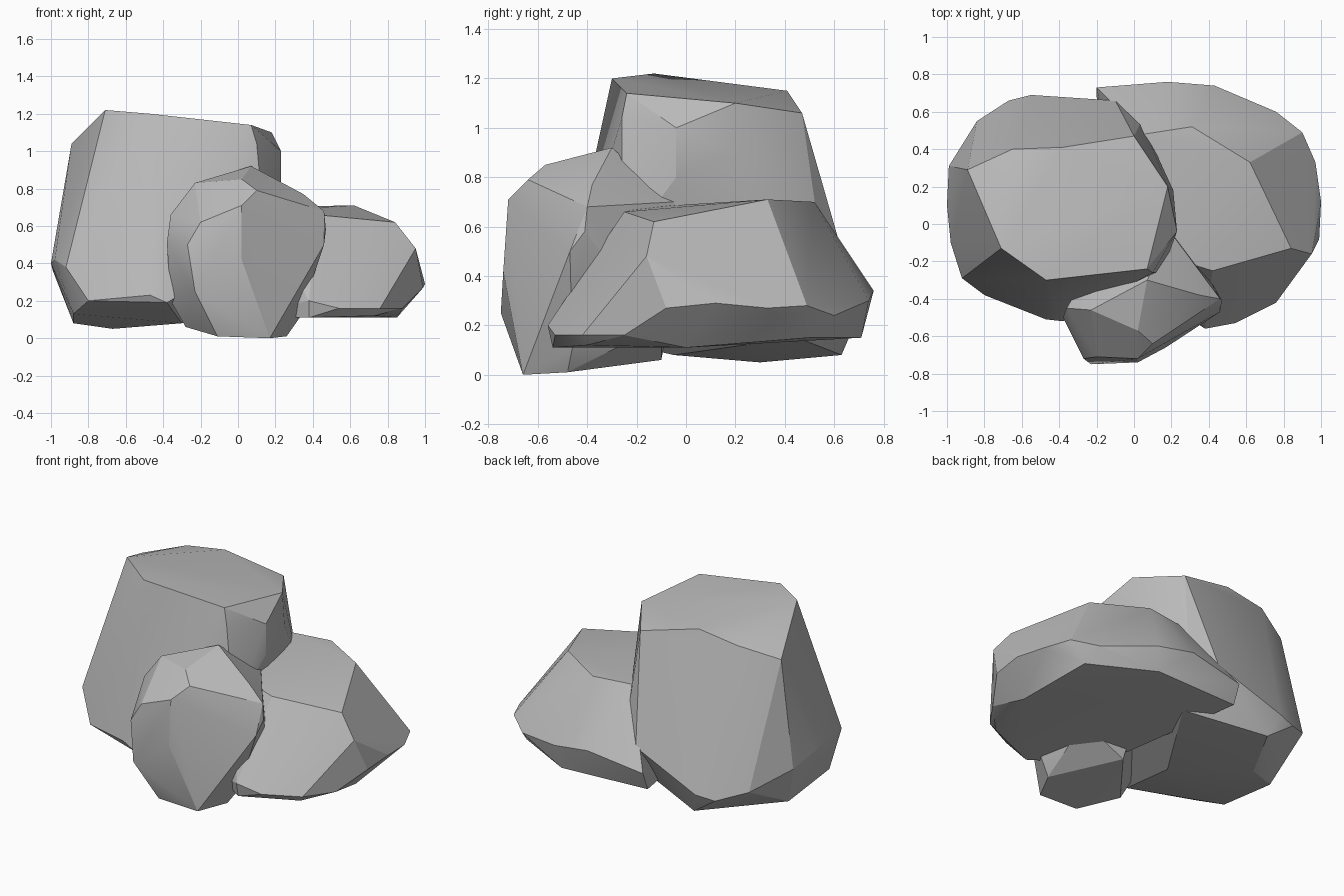
import bpy
import bmesh
import math
from mathutils import Vector

cube = bpy.data.objects.get("Cube")
if cube:
    bpy.data.objects.remove(cube, do_unlink=True)


def make_material(name, colour):
    material = bpy.data.materials.new(name)
    material.use_nodes = True
    material.diffuse_color = colour
    material.node_tree.nodes["Principled BSDF"].inputs["Base Color"].default_value = colour
    return material


def make_boulder(name, material, **rings):
    """Wrap a faceted stone skin around rings of corners given in hundredths of a unit."""
    bm = bmesh.new()
    for corners in rings.values():
        for corner in corners:
            bm.verts.new(Vector(corner) / 100)
    hull = bmesh.ops.convex_hull(bm, input=bm.verts[:])
    inner = {v for v in hull["geom_interior"] if isinstance(v, bmesh.types.BMVert)}
    bmesh.ops.delete(bm, geom=list(inner), context="VERTS")

    # Merge nearly flat neighbours into broad chiselled facets
    bmesh.ops.dissolve_limit(bm, angle_limit=math.radians(4),
                             verts=bm.verts[:], edges=bm.edges[:])
    bmesh.ops.recalc_face_normals(bm, faces=bm.faces[:])

    mesh = bpy.data.meshes.new(name)
    bm.to_mesh(mesh)
    bm.free()
    mesh.materials.append(material)
    boulder = bpy.data.objects.new(name, mesh)
    bpy.context.collection.objects.link(boulder)

    # Soften shallow facets while keeping the hard ridges sharp
    bpy.ops.object.select_all(action="DESELECT")
    boulder.select_set(True)
    bpy.context.view_layer.objects.active = boulder
    bpy.ops.object.shade_smooth_by_angle(angle=math.radians(22))
    return boulder


stone = make_material("grey stone", (0.5, 0.5, 0.5, 1.0))

# Tall boulder at the back left
make_boulder(
    "tall_boulder", stone,
    crown=[(-71, -13, 122), (-47, -30, 120), (7, -24, 114), (18, 20, 110),
           (0, 47, 106), (-38, 41, 115), (-65, 40, 111), (-89, 29, 104)],
    shoulder=[(10, -26, 104), (23, -4, 100), (23, -4, 80), (21, 18, 90)],
    waist=[(-92, -29, 38), (-98, -10, 42), (-100, 10, 40), (-99, 31, 36),
           (-84, 55, 26), (-67, 66, 20), (-55, 69, 22), (-10, 66, 40),
           (4, 55, 50), (15, -26, 50)],
    foot=[(-80, -38, 20), (-47, -51, 23), (-38, -52, 19), (-88, -22, 13),
          (-88, 20, 8), (-67, 30, 5), (-50, 63, 8), (-30, -5, 8), (0, 45, 15)],
)

# Low boulder on the right
make_boulder(
    "low_boulder", stone,
    crown=[(5, 48, 70), (31, 52, 70), (62, 33, 71), (84, -13, 62),
           (42, -25, 66), (10, -15, 68)],
    waist=[(95, -16, 48), (100, 12, 29), (97, 33, 27), (90, 49, 28),
           (76, 60, 24), (43, 74, 30), (18, 76, 34), (-20, 73, 28), (99, -8, 27)],
    foot=[(38, -56, 20), (54, -53, 16), (76, -42, 16), (88, -25, 16),
          (38, -54, 11), (73, -40, 12), (85, 0, 11), (80, 50, 15),
          (40, 71, 15), (-20, 68, 16), (0, -30, 12)],
)

# Upright boulder in front
make_boulder(
    "front_boulder", stone,
    crown=[(7, -30, 92), (-23, -46, 83), (2, -57, 85), (10, -64, 79),
           (35, -38, 77), (20, -5, 70), (-10, 0, 60)],
    waist=[(-20, -71, 62), (2, -72, 71), (-36, -45, 66), (-38, -50, 51),
           (-27, -72, 50), (-23, -75, 25), (2, -74, 42), (46, -40, 68),
           (47, -41, 58), (46, -47, 50), (36, -25, 60)],
    foot=[(-36, -45, 20), (-28, -46, 6), (-11, -66, 1), (17, -66, 0),
          (26, -48, 1), (33, -46, 11), (0, -10, 6), (30, -10, 20)],
)
